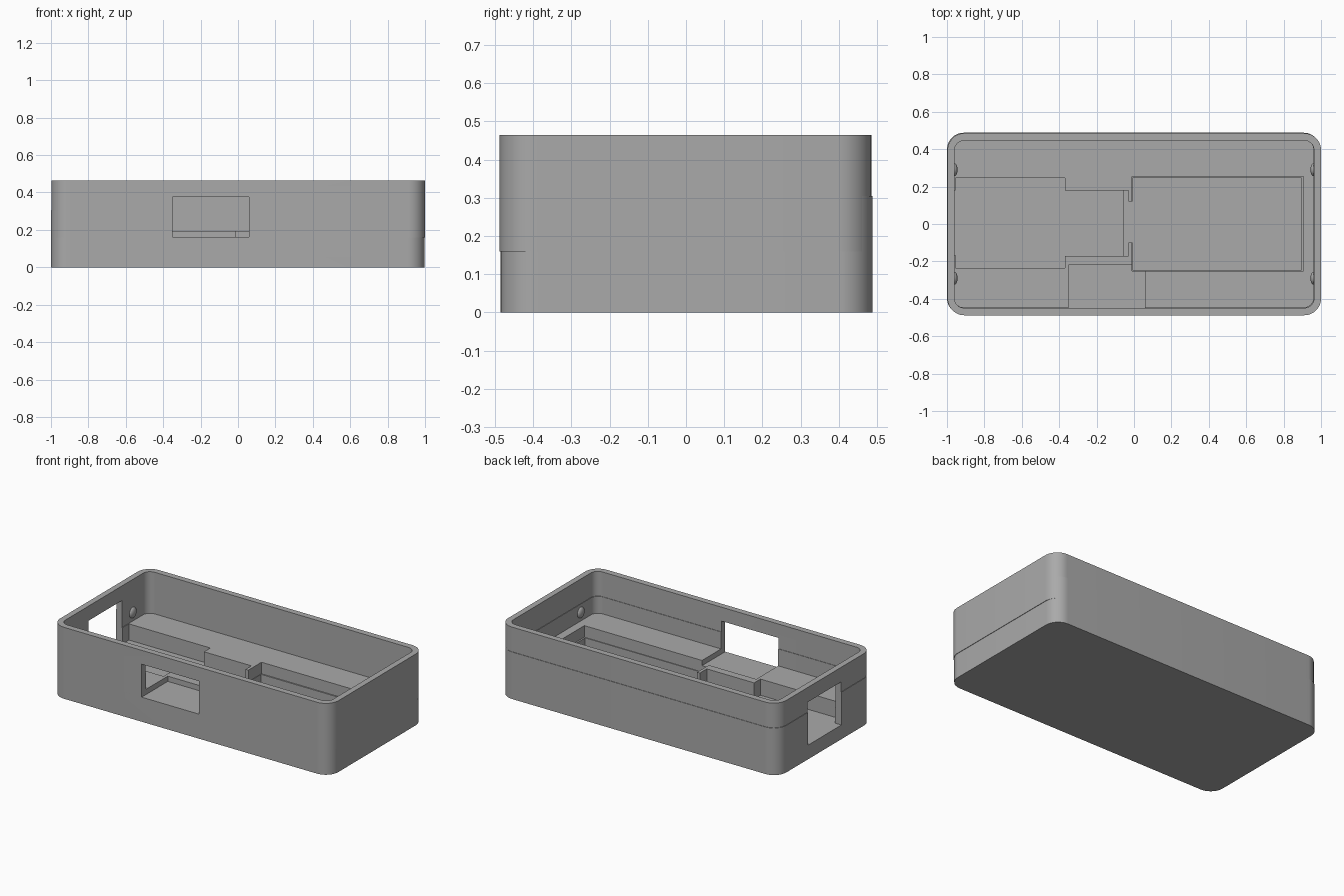
import bpy, bmesh, math
from mathutils import Vector

default = bpy.data.objects.get("Cube")
if default:
    bpy.data.objects.remove(default, do_unlink=True)

grey = bpy.data.materials.new("plain_grey")
grey.use_nodes = True
colour = (0.4, 0.4, 0.4, 1)
grey.diffuse_color = colour
grey.node_tree.nodes["Principled BSDF"].inputs["Base Color"].default_value = colour


def finish(name, bm):
    bmesh.ops.recalc_face_normals(bm, faces=bm.faces)
    mesh = bpy.data.meshes.new(name)
    bm.to_mesh(mesh)
    bm.free()
    mesh.materials.append(grey)
    obj = bpy.data.objects.new(name, mesh)
    bpy.context.collection.objects.link(obj)
    return obj


def rounded_prism(name, half_x, half_y, radius, z0, z1, shift=(0, 0), steps=12):
    """Upright prism with a rounded rectangle outline; radius 0 gives a box."""
    bm = bmesh.new()
    ring = []
    for i, (sx, sy) in enumerate(((1, 1), (-1, 1), (-1, -1), (1, -1))):
        for k in range(steps + 1 if radius else 1):
            a = math.pi / 2 * (i + k / steps)
            ring.append(bm.verts.new((
                shift[0] + sx * (half_x - radius) + radius * math.cos(a),
                shift[1] + sy * (half_y - radius) + radius * math.sin(a), z0)))
    base = bm.faces.new(ring)
    top = bmesh.ops.extrude_face_region(bm, geom=[base])["geom"]
    verts = [g for g in top if isinstance(g, bmesh.types.BMVert)]
    bmesh.ops.translate(bm, verts=verts, vec=(0, 0, z1 - z0))
    return finish(name, bm)


def box(name, x0, x1, y0, y1, z0, z1):
    return rounded_prism(name, (x1 - x0) / 2, (y1 - y0) / 2, 0, z0, z1,
                         ((x0 + x1) / 2, (y0 + y1) / 2))


def cut(obj, cutter):
    mod = obj.modifiers.new("cut", 'BOOLEAN')
    mod.operation, mod.solver, mod.object = 'DIFFERENCE', 'EXACT', cutter
    bpy.context.view_layer.objects.active = obj
    bpy.ops.object.modifier_apply(modifier=mod.name)
    bpy.data.objects.remove(cutter, do_unlink=True)


RIM, SEAM_LOW, SEAM_HIGH, BLOCK_TOP = 0.465, 0.16, 0.305, 0.195
FLOOR = 0.05
offset = 0.0015

# Lower tray, solid up to the block top, and the upper wall that overlaps it
tray = rounded_prism("lower_tray", 0.9985, 0.4865, 0.09, 0, SEAM_HIGH, (-offset, offset))
cut(tray, rounded_prism("tray_hollow", 0.9605, 0.447, 0.05, BLOCK_TOP, 0.6, (-offset, offset)))
wall = rounded_prism("upper_wall", 0.9985, 0.4865, 0.09, SEAM_LOW, RIM, (offset, -offset))
cut(wall, rounded_prism("wall_hollow", 0.9605, 0.447, 0.05, 0.1, 0.6, (offset, -offset)))

# Pockets sunk into the tray
pockets = (
    (-0.955, -0.37, -0.235, 0.245, 0.09),   # wide connector bay
    (-0.40, -0.05, -0.17, 0.18, 0.09),      # narrow connector bay
    (-0.055, -0.03, -0.17, 0.18, FLOOR),    # cross slot
    (-0.04, 0.0, -0.10, 0.12, FLOOR),       # cable gap
    (-0.01, 0.905, -0.25, 0.255, 0.12),     # board ledge
    (-0.008, 0.895, -0.245, 0.247, FLOOR),  # board bay
)
for x0, x1, y0, y1, z0 in pockets:
    cut(tray, box("pocket", x0, x1, y0, y1, z0, 0.25))

# Openings in the front and the short end, through both shells
for shell in (tray, wall):
    cut(shell, box("front_opening", -0.35, 0.06, -0.6, -0.22, 0.161, 0.375))
    cut(shell, box("end_opening", -1.2, -0.93, -0.165, 0.178, 0.092, 0.37))

# Round snap bumps on the short inner walls
for sx, side in ((-1, "right"), (1, "left")):
    for sy, end in ((-1, "front"), (1, "back")):
        bm = bmesh.new()
        bmesh.ops.create_uvsphere(bm, u_segments=24, v_segments=12, radius=1)
        bmesh.ops.scale(bm, verts=bm.verts, vec=(0.018, 0.035, 0.035))
        bmesh.ops.translate(bm, verts=bm.verts, vec=Vector((sx * 0.961, sy * 0.29, 0.25)))
        finish(f"snap_bump_{side}_{end}", bm)

# Smooth rounded corners, keep sharp edges
bpy.ops.object.select_all(action='DESELECT')
for obj in bpy.context.collection.objects:
    if obj.type == 'MESH' and grey.name in obj.data.materials:
        obj.select_set(True)
        bpy.context.view_layer.objects.active = obj
bpy.ops.object.shade_smooth_by_angle(angle=math.radians(30))
